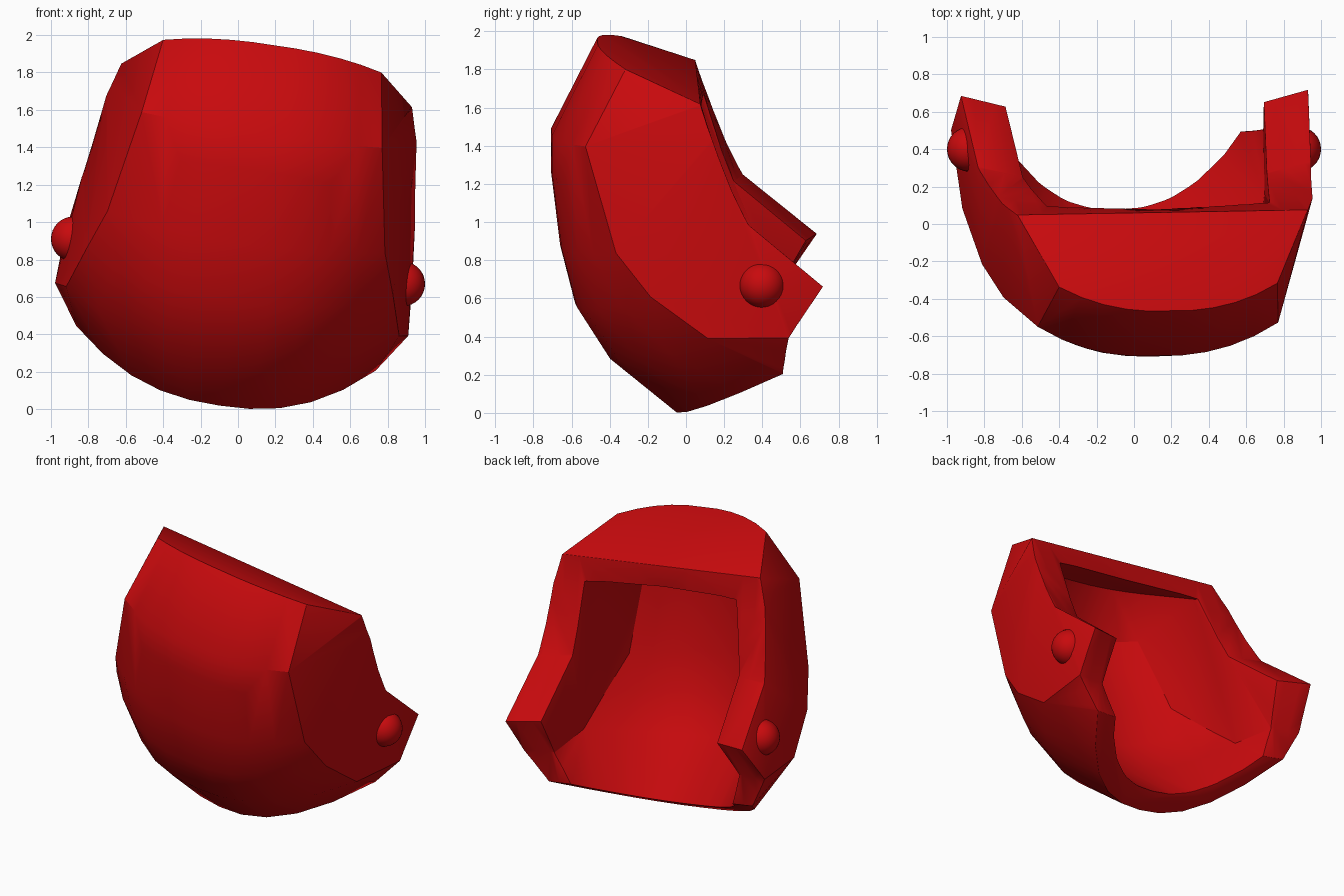
import bpy, bmesh, math
from mathutils import Matrix

cube = bpy.data.objects.get("Cube")
if cube:
    bpy.data.objects.remove(cube, do_unlink=True)

red = bpy.data.materials.new("bright red")
red.use_nodes = True
colour = (0.58, 0.003, 0.004, 1)
red.diffuse_color = colour
red.node_tree.nodes["Principled BSDF"].inputs["Base Color"].default_value = colour

# The shell leans sideways and turns slightly about a pivot between the rivets
PIVOT = Matrix.Translation((0, 0, 0.8))
TURN = Matrix.Rotation(math.radians(1), 4, 'Z') @ Matrix.Rotation(math.radians(8.5), 4, 'Y')
LEAN = Matrix.Translation((0.015, 0, 0)) @ PIVOT @ TURN @ PIVOT.inverted()


def add_object(name, bm):
    bm.normal_update()
    mesh = bpy.data.meshes.new(name)
    bm.to_mesh(mesh)
    bm.free()
    mesh.materials.append(red)
    obj = bpy.data.objects.new(name, mesh)
    bpy.context.collection.objects.link(obj)
    return obj


def arc(y0, z0, x1, y1, z1, steps=5):
    """Mirrored curve from the middle point (y0, z0) to both side ends."""
    pts = []
    for k in range(-steps, steps + 1):
        t = k / steps
        bend = abs(t) ** 2.4
        pts.append((x1 * t, y0 + (y1 - y0) * bend, z0 + (z1 - z0) * bend))
    return pts


def hull(name, arcs, corners):
    """Convex solid around mirrored arcs and mirrored corner points."""
    bm = bmesh.new()
    pts = [p for a in arcs for p in arc(*a)]
    pts += [(s * x, y, z) for x, y, z in corners for s in (-1, 1)]
    for p in pts:
        bm.verts.new(p)
    bmesh.ops.convex_hull(bm, input=bm.verts)
    loose = [v for v in bm.verts if not v.link_faces]
    bmesh.ops.delete(bm, geom=loose, context='VERTS')
    bmesh.ops.recalc_face_normals(bm, faces=bm.faces)
    return add_object(name, bm)


def slanted_prism(name, outline, half, edge, steps=12):
    """Side outline (y, z, slant) across the width; slant moves the middle forward."""
    bm = bmesh.new()
    rings = []
    for k in range(-steps, steps + 1):
        x = half * k / steps
        rings.append([bm.verts.new((x, y - s * (1 - abs(x) / edge), z)) for y, z, s in outline])
    n = len(outline)
    for a, b in zip(rings, rings[1:]):
        for i in range(n):
            j = (i + 1) % n
            bm.faces.new((a[i], a[j], b[j], b[i]))
    bm.faces.new(rings[0])
    bm.faces.new(rings[-1])
    bmesh.ops.triangulate(bm, faces=bm.faces)
    bmesh.ops.recalc_face_normals(bm, faces=bm.faces)
    return add_object(name, bm)


def apply_modifiers(obj):
    graph = bpy.context.evaluated_depsgraph_get()
    mesh = bpy.data.meshes.new_from_object(obj.evaluated_get(graph))
    obj.modifiers.clear()
    obj.data = mesh


def smooth(obj, angle):
    bpy.ops.object.select_all(action='DESELECT')
    obj.select_set(True)
    bpy.context.view_layer.objects.active = obj
    bpy.ops.object.shade_smooth_by_angle(angle=math.radians(angle))


# Outer bowl: top edge, brow crease, belly curves, bottom rim
shell = hull("curved_shell", [
    (-0.47, 1.96, 0.59, -0.33, 1.90),
    (-0.71, 1.48, 0.65, -0.54, 1.50),
    (-0.71, 1.28, 0.68, -0.48, 1.25),
    (-0.66, 0.88, 0.75, -0.38, 0.95),
    (-0.58, 0.57, 0.83, -0.20, 0.73),
    (-0.41, 0.30, 0.90, 0.10, 0.52),
    (-0.06, 0.01, 0.81, 0.50, 0.32),
], [(0.79, 0.07, 1.74), (0.84, 0.13, 1.57), (0.90, 0.32, 1.12),
    (0.94, 0.72, 0.79), (0.955, 0.52, 0.53)])

# Inner hollow, running out past the rim and the open back
hollow = hull("hollow_cutter", [
    (-0.36, 1.77, 0.42, -0.22, 1.72),
    (-0.54, 1.46, 0.48, -0.38, 1.46),
    (-0.54, 1.27, 0.52, -0.34, 1.25),
    (-0.49, 0.93, 0.59, -0.26, 0.95),
    (-0.43, 0.66, 0.67, -0.06, 0.75),
    (-0.29, 0.41, 0.73, 0.15, 0.56),
    (0.25, -0.06, 0.60, 0.62, 0.20),
], [(0.60, 0.07, 1.60), (0.60, 1.20, 1.17), (0.74, 1.20, 0.45)])

# Back outline with the pointed ears, slanted towards the hollow
back = slanted_prism("back_cutter", [
    (0.06, 2.3, 0), (0.06, 1.74, 0), (0.15, 1.50, 0.06), (0.23, 1.30, 0.12),
    (0.32, 1.12, 0.2), (0.70, 0.80, 0.24), (0.52, 0.53, 0.12),
    (0.50, 0.25, 0.05), (1.5, 0.25, 0), (1.5, 2.3, 0)], 1.3, 0.93)

for cutter in (back, hollow):
    cutter.hide_render = True
    mod = shell.modifiers.new("cut", 'BOOLEAN')
    mod.operation = 'DIFFERENCE'
    mod.solver = 'EXACT'
    mod.object = cutter
apply_modifiers(shell)
for cutter in (back, hollow):
    bpy.data.objects.remove(cutter, do_unlink=True)

# Softened edges
bm = bmesh.new()
bm.from_mesh(shell.data)
bmesh.ops.remove_doubles(bm, verts=bm.verts, dist=0.004)
bmesh.ops.dissolve_limit(bm, angle_limit=math.radians(4), verts=bm.verts, edges=bm.edges)
bm.to_mesh(shell.data)
bm.free()
bevel = shell.modifiers.new("soft edges", 'BEVEL')
bevel.width = 0.02
bevel.segments = 2
bevel.limit_method = 'ANGLE'
bevel.angle_limit = math.radians(40)
apply_modifiers(shell)
shell.data.transform(LEAN)
smooth(shell, 30)

# Round rivets on both sides
for name, x, z in (("left_rivet", 0.88, 0.67), ("right_rivet", -0.88, 0.91)):
    bm = bmesh.new()
    bmesh.ops.create_uvsphere(bm, u_segments=32, v_segments=16, radius=0.12)
    bmesh.ops.translate(bm, vec=(x, 0.40, z), verts=bm.verts)
    smooth(add_object(name, bm), 60)
